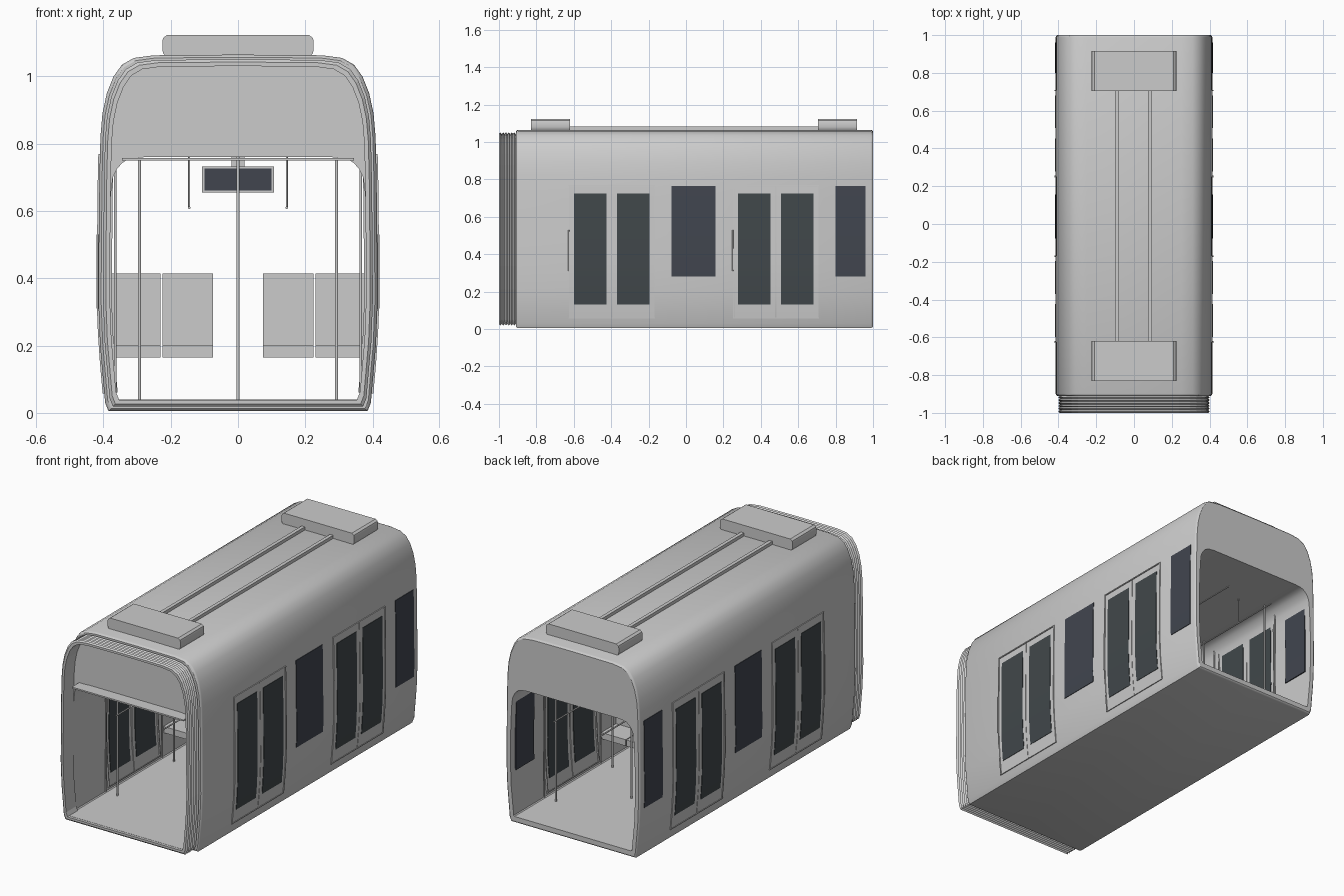
import bpy, bmesh, math
from mathutils import Vector

cube = bpy.data.objects.get("Cube")
if cube:
    bpy.data.objects.remove(cube, do_unlink=True)


def material(name, rgb):
    m = bpy.data.materials.new(name)
    m.use_nodes = True
    m.diffuse_color = (*rgb, 1)
    m.node_tree.nodes["Principled BSDF"].inputs["Base Color"].default_value = (*rgb, 1)
    return m


GREY = material("light grey paint", (0.6, 0.6, 0.6))
DOOR_GLASS = material("dark door glass", (0.053, 0.064, 0.070))
WINDOW_GLASS = material("dark window glass", (0.053, 0.060, 0.078))


def finish(name, bm, mat, smooth=False):
    bmesh.ops.recalc_face_normals(bm, faces=bm.faces[:])
    mesh = bpy.data.meshes.new(name)
    bm.to_mesh(mesh)
    bm.free()
    mesh.materials.append(mat)
    ob = bpy.data.objects.new(name, mesh)
    bpy.context.collection.objects.link(ob)
    if smooth:
        bpy.ops.object.select_all(action='DESELECT')
        bpy.context.view_layer.objects.active = ob
        ob.select_set(True)
        bpy.ops.object.shade_smooth_by_angle(angle=math.radians(32))
    return ob


def loft(name, rings, mat, wrap=False, smooth=False):
    """Skin a row of closed rings; cap the ends, or join last to first."""
    bm = bmesh.new()
    rows = [[bm.verts.new(p) for p in r] for r in rings]
    n = len(rows[0])
    pairs = list(zip(rows, rows[1:])) + ([(rows[-1], rows[0])] if wrap else [])
    for a, b in pairs:
        for i in range(n):
            j = (i + 1) % n
            bm.faces.new((a[i], a[j], b[j], b[i]))
    if not wrap:
        bm.faces.new(rows[0])
        bm.faces.new(rows[-1])
    return finish(name, bm, mat, smooth)


def box(name, x, y, z, mat=GREY):
    rings = [[(x[0], v, z[0]), (x[1], v, z[0]), (x[1], v, z[1]), (x[0], v, z[1])] for v in y]
    return loft(name, rings, mat)


def rod(name, p, q, r=0.005):
    p, q = Vector(p), Vector(q)
    bm = bmesh.new()
    rot = (q - p).to_track_quat('Z', 'Y').to_matrix().to_4x4()
    rot.translation = (p + q) / 2
    bmesh.ops.create_cone(bm, cap_ends=True, segments=12, radius1=r, radius2=r,
                          depth=(q - p).length, matrix=rot)
    return finish(name, bm, GREY, True)


# Half sections of the outer skin and of the passenger tunnel
OUTER = [(0, .005), (.385, .005), (.395, .03), (.41, .2), (.415, .33), (.414, .5),
         (.412, .7), (.409, .82), (.403, .89), (.39, .95), (.37, 1.0), (.345, 1.035),
         (.31, 1.055), (.25, 1.063), (0, 1.065)]
INNER = [(0, .04), (.36, .04), (.365, .045), (.38, .2), (.385, .33), (.384, .5),
         (.378, .65), (.372, .70), (.36, .725), (.345, .742), (.33, .752), (.31, .757),
         (.28, .76), (.2, .76), (0, .76)]
MID_Z = 0.535


def section(half, y, inset=0):
    sx, sz = 1 - inset / 0.415, 1 - inset / 0.53
    full = half + [(-x, z) for x, z in half[-2:0:-1]]
    return [(x * sx, y, MID_Z + (z - MID_Z) * sz) for x, z in full]


def wall_x(z):
    for (x0, z0), (x1, z1) in zip(OUTER[1:], OUTER[2:]):
        if z0 <= z <= z1:
            return x0 + (x1 - x0) * (z - z0) / (z1 - z0)
    return OUTER[1][0]


def wall_panel(name, side, y0, y1, z0, z1, out, depth, mat):
    """Panel that follows the bulging side wall and passes through it."""
    rings = []
    steps = 8
    for i in range(steps + 1):
        z = z0 + (z1 - z0) * i / steps
        a, b = side * (wall_x(z) + out), side * (wall_x(z) - depth)
        rings.append([(a, y0, z), (a, y1, z), (b, y1, z), (b, y0, z)])
    return loft(name, rings, mat, smooth=True)


# Car body: hollow shell with rounded end rims
FRONT, BACK = -0.91, 1.0
loft("body_shell", [section(INNER, FRONT), section(OUTER, FRONT, .008),
                    section(OUTER, FRONT + .004, .003), section(OUTER, FRONT + .012),
                    section(OUTER, BACK - .012), section(OUTER, BACK - .004, .003),
                    section(OUTER, BACK, .008), section(INNER, BACK)],
     GREY, wrap=True, smooth=True)

# Pleated gangway at the front
folds = 12
pleats = [section(OUTER, -1 + (FRONT + 1) * i / folds, .014 if i % 2 else .022)
          for i in range(folds + 1)]
loft("gangway_bellows", pleats + [section(OUTER, FRONT, .034), section(OUTER, -1, .034)],
     GREY, wrap=True)
box("gangway_floor", (-.37, .37), (-.985, FRONT + .005), (.03, .04))
box("gangway_ceiling", (-.345, .345), (-.975, FRONT + .005), (.75, .758))

# Doors, windows and door handles on both sides
for side, label in ((1, "left"), (-1, "right")):
    for n, mid in enumerate((-.397, .48), 1):
        tag = f"{label}_door_{n}"
        for d, leaf in ((-1, "front"), (1, "rear")):
            ya, yb = sorted((mid + d * .003, mid + d * .222))
            wall_panel(f"{tag}_{leaf}_leaf", side, ya, yb, .06, .762, .002, .034, GREY)
            ya, yb = sorted((mid + d * .027, mid + d * .201))
            wall_panel(f"{tag}_{leaf}_glass", side, ya, yb, .13, .725, .004, .037, DOOR_GLASS)
            y = mid + d * .226
            wall_panel(f"{tag}_{leaf}_post", side, y - .003, y + .003, .06, .768, .005, .04, GREY)
        wall_panel(f"{tag}_lintel", side, mid - .23, mid + .23, .764, .770, .005, .03, GREY)
        wall_panel(f"{tag}_sill", side, mid - .23, mid + .23, .057, .062, .005, .036, GREY)
        rod(f"{tag}_handle", (side * .418, mid - .23, .31), (side * .418, mid - .23, .53), .003)
        # Floor to ceiling poles beside the doors
        for k, y in enumerate((mid - .25, mid + .25)):
            rod(f"{tag}_pole_{k}", (side * .293, y, .04), (side * .293, y, .755))
            rod(f"{tag}_wall_rail_{k}", (side * .365, y, .04), (side * .365, y, .75), .004)
    for n, (ya, yb) in enumerate(((-.077, .157), (.80, .96)), 1):
        wall_panel(f"{label}_window_{n}", side, ya, yb, .28, .765, .003, .036, WINDOW_GLASS)
    # Overhead grab rail
    rod(f"{label}_grab_rail", (side * .145, -.87, .61), (side * .145, .96, .61), .004)
    for n, y in enumerate((-.6, .045, .69)):
        rod(f"{label}_rail_hanger_{n}", (side * .145, y, .61), (side * .145, y, .76), .003)
    # Back to back seat pairs
    for d, row in ((-1, "front"), (1, "rear")):
        for n, xa in enumerate((.075, .23)):
            xs = sorted((side * xa, side * (xa + .15)))
            back = sorted((.045 + d * .005, .045 + d * .03))
            seat = sorted((.045 + d * .03, .045 + d * .16))
            box(f"{label}_{row}_seat_back_{n}", xs, back, (.165, .415))
            box(f"{label}_{row}_seat_cushion_{n}", xs, seat, (.165, .2))

# Centre poles in the doorways
for n, y in enumerate((-.397, .48)):
    rod(f"centre_pole_{n}", (0, y, .04), (0, y, .76))

# Hanging display with a screen on each face
box("display_case", (-.107, .107), (-.02, .02), (.655, .732))
for d, label in ((-1, "front"), (1, "rear")):
    box(f"display_screen_{label}", (-.1, .1), sorted((d * .018, d * .023)), (.661, .726),
        WINDOW_GLASS)
box("display_hanger", (-.02, .02), (-.01, .01), (.73, .765))

# Roof units joined by two conduits
unit = [(.21, 1.055), (.222, 1.068), (.225, 1.08), (.225, 1.105), (.222, 1.115), (.21, 1.124)]
unit += [(-x, z) for x, z in reversed(unit)]
for name, y0, y1 in (("front", -.83, -.62), ("rear", .705, .915)):
    loft(f"{name}_roof_unit", [[(x, y, z) for x, z in unit] for y in (y0, y1)], GREY, smooth=True)
for x, label in ((.085, "left"), (-.09, "right")):
    box(f"{label}_roof_conduit", (x - .01, x + .01), (-.63, .715), (1.055, 1.082))
